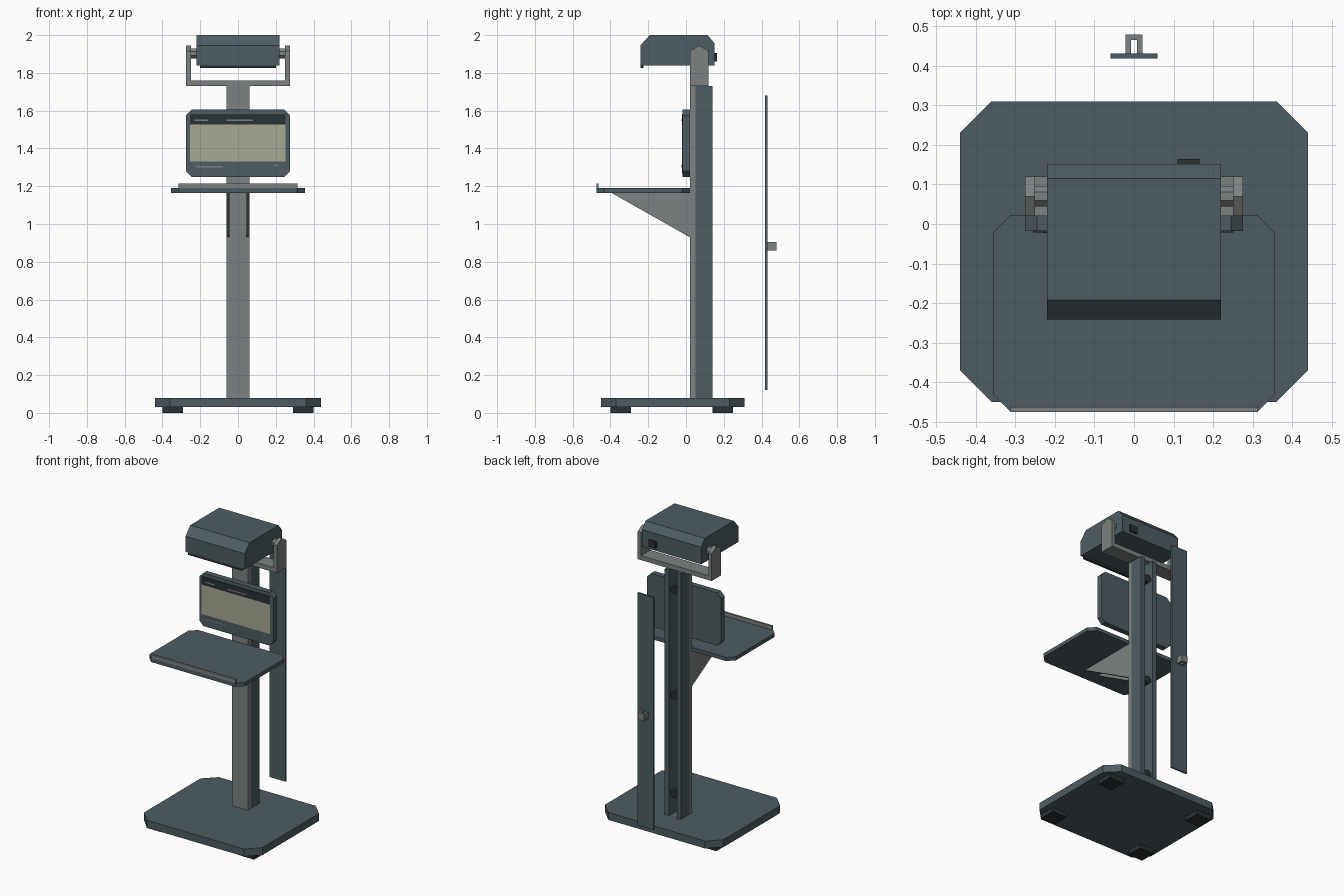
import bpy, bmesh, math

if "Cube" in bpy.data.objects:
    bpy.data.objects.remove(bpy.data.objects["Cube"])


def mat(name, r, g, b):
    m = bpy.data.materials.new(name)
    m.diffuse_color = (r, g, b, 1)
    m.use_nodes = True
    m.node_tree.nodes["Principled BSDF"].inputs["Base Color"].default_value = m.diffuse_color
    return m


TEAL = mat("slate_teal", .076, .108, .122)
GREY = mat("mid_grey", .205, .220, .222)
DARK = mat("near_black", .024, .031, .034)
CREAM = mat("screen_cream", .390, .390, .300)


def prism(name, pts, axis, lo, hi, material):
    """Extrude a 2D outline along an axis: x uses (y,z), y uses (x,z), z uses (x,y)."""
    def place(p, t):
        return {'x': (t, p[0], p[1]), 'y': (p[0], t, p[1]), 'z': (p[0], p[1], t)}[axis]
    bm = bmesh.new()
    a = [bm.verts.new(place(p, lo)) for p in pts]
    b = [bm.verts.new(place(p, hi)) for p in pts]
    bm.faces.new(a)
    bm.faces.new(b)
    n = len(pts)
    for i in range(n):
        j = (i + 1) % n
        bm.faces.new((a[i], a[j], b[j], b[i]))
    bmesh.ops.recalc_face_normals(bm, faces=bm.faces)
    me = bpy.data.meshes.new(name)
    bm.to_mesh(me)
    bm.free()
    me.materials.append(material)
    ob = bpy.data.objects.new(name, me)
    bpy.context.collection.objects.link(ob)
    return ob


def box(name, x0, x1, y0, y1, z0, z1, material):
    return prism(name, [(x0, y0), (x1, y0), (x1, y1), (x0, y1)], 'z', z0, z1, material)


def chamfered(x, lo, hi, c):
    return [(-x + c, lo), (x - c, lo), (x, lo + c), (x, hi - c),
            (x - c, hi), (-x + c, hi), (-x, hi - c), (-x, lo + c)]


def ring(cx, cy, r, n):
    return [(cx + r * math.cos(2 * math.pi * (i + .5) / n),
             cy + r * math.sin(2 * math.pi * (i + .5) / n)) for i in range(n)]


# Base plate and four feet
prism("base_plate", chamfered(.44, -.45, .31, .08), 'z', .03, .08, TEAL)
for s in (-1, 1):
    for y in (-.40, .14):
        x = sorted((s * .29, s * .40))
        box("foot", x[0], x[1], y, y + .11, 0, .03, DARK)

# Column: front plate with two side rails, open at the back
box("column_front", -.06, .06, .02, .05, .08, 1.73, GREY)
for s in (-1, 1):
    x = sorted((s * .03, s * .06))
    box("column_rail", x[0], x[1], .05, .14, .08, 1.73, TEAL)
for z in (.23, .89, 1.60):
    prism("cable_clip", ring(0, z, .027, 8), 'y', .05, .13, DARK)

# Removed back cover with its pull handle
box("back_cover", -.06, .06, .418, .431, .12, 1.68, TEAL)
prism("cover_handle", [(-.022, .431), (-.022, .479), (.022, .479), (.022, .431),
                       (.008, .431), (.008, .465), (-.008, .465), (-.008, .431)],
      'z', .86, .905, GREY)

# Tray, raised lip and gussets
prism("tray", chamfered(.355, -.475, .022, .043), 'z', 1.165, 1.19, TEAL)
box("tray_lip", -.314, .314, -.475, -.462, 1.19, 1.215, GREY)
for s in (-1, 1):
    x = sorted((s * .045, s * .06))
    prism("tray_gusset", [(.02, .93), (.02, 1.165), (-.395, 1.165)], 'x', x[0], x[1], GREY)

# Display with thin face plates
prism("display_body", chamfered(.275, 1.25, 1.605, .03), 'y', -.018, .02, TEAL)
box("display_header", -.255, .252, -.0215, -.018, 1.527, 1.582, DARK)
box("display_screen", -.255, .252, -.0215, -.018, 1.33, 1.527, CREAM)
box("display_footer", -.255, .252, -.0215, -.018, 1.268, 1.33, TEAL)
for x0, x1, z in ((-.23, -.16, 1.55), (-.06, .08, 1.548), (-.225, -.08, 1.303), (.19, .215, 1.31)):
    box("display_mark", x0, x1, -.0225, -.0215, z - .004, z + .004, GREY)

# Yoke: crossbar, peaked arms and pivots
box("yoke_crossbar", -.25, .25, .02, .12, 1.73, 1.76, GREY)
for s in (-1, 1):
    x = sorted((s * .25, s * .275))
    prism("yoke_arm", [(.02, 1.73), (.12, 1.73), (.12, 1.915), (.07, 1.945), (.02, 1.915)],
          'x', x[0], x[1], GREY)
    x = sorted((s * .22, s * .25))
    prism("pivot", ring(.07, 1.902, .028, 8), 'x', x[0], x[1], GREY)

# Tilting head with front lip and rear socket
prism("head", [(-.242, 1.84), (-.242, 1.945), (-.192, 2.0), (.115, 2.0), (.152, 1.955), (.152, 1.84)],
      'x', -.22, .22, TEAL)
box("head_front_lip", -.2, .2, -.242, -.225, 1.825, 1.84, DARK)
box("rear_socket", .11, .165, .152, .164, 1.86, 1.905, DARK)
